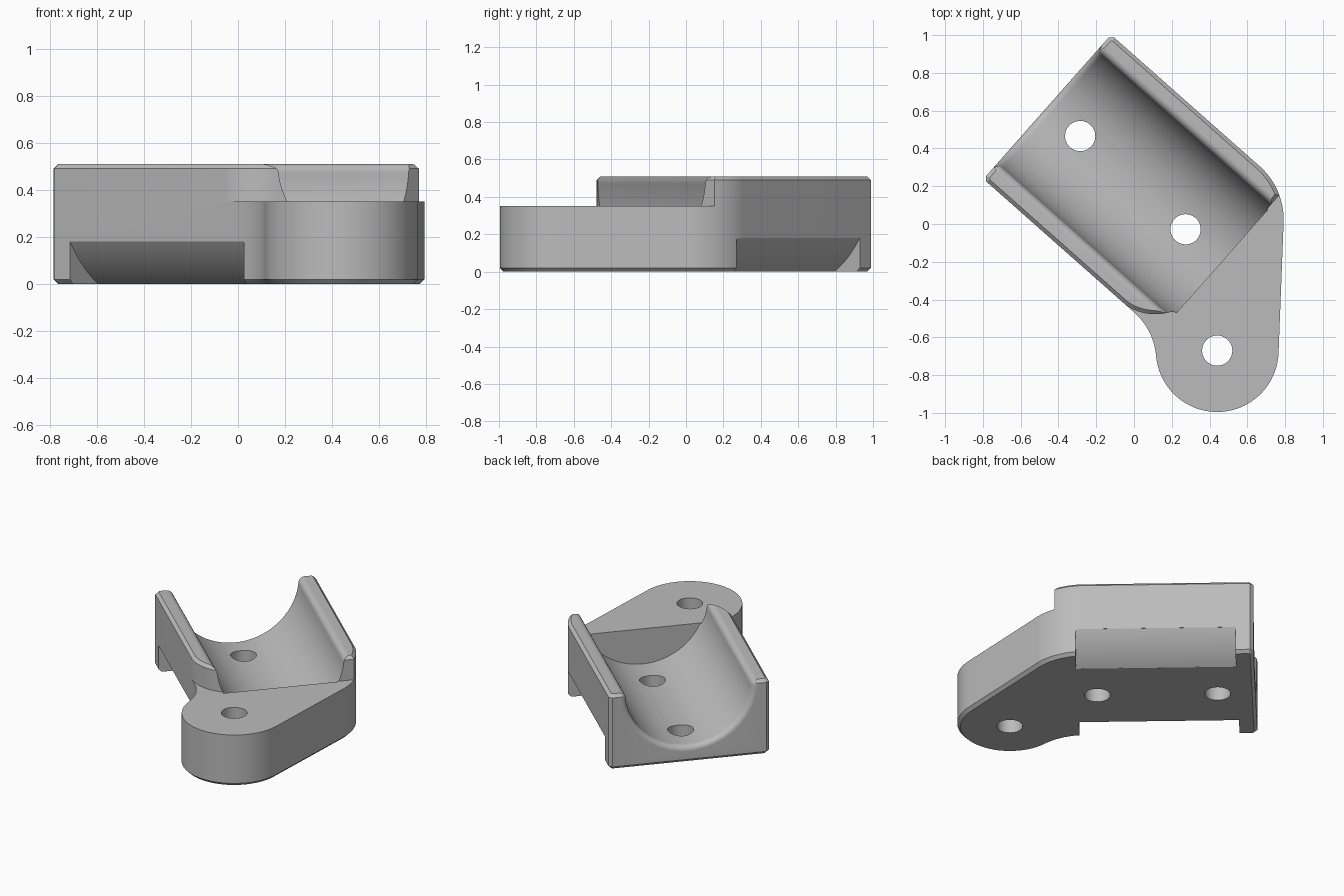
import bpy, bmesh
from math import sin, cos, radians, degrees, atan2, sqrt
from mathutils import Matrix, Vector

if "Cube" in bpy.data.objects:
    bpy.data.objects.remove(bpy.data.objects["Cube"])

TURN = Matrix.Rotation(radians(-41.5), 4, 'Z')   # cradle axis in plan
MID, TOP = 0.16, 0.51                            # trough axis offset and height

metal = bpy.data.materials.new("light grey")
metal.use_nodes = True
grey = (0.5, 0.5, 0.5, 1)
metal.diffuse_color = grey
metal.node_tree.nodes["Principled BSDF"].inputs["Base Color"].default_value = grey


def arc(cx, cy, r, a0, a1, n=24):
    angles = [radians(a0 + (a1 - a0) * i / n) for i in range(n + 1)]
    return [(cx + r * cos(a), cy + r * sin(a)) for a in angles]


def clean(points):
    out = []
    for p in map(Vector, points):
        if not out or (p - out[-1]).length > 0.002:
            out.append(p)
    return out


def inset(points, d):
    """Move a counter-clockwise outline inward by d."""
    out = []
    for i, p in enumerate(points):
        e1 = (p - points[i - 1]).normalized()
        e2 = (points[(i + 1) % len(points)] - p).normalized()
        n1, n2 = Vector((-e1.y, e1.x)), Vector((-e2.y, e2.x))
        out.append(p + (n1 + n2) * d / (1 + n1.dot(n2)))
    return out


def loft(name, rings):
    """Closed solid through rings that have equal point counts."""
    bm = bmesh.new()
    loops = [[bm.verts.new(TURN @ Vector(p)) for p in ring] for ring in rings]
    n = len(loops[0])
    for a, b in zip(loops, loops[1:]):
        for i in range(n):
            j = (i + 1) % n
            bm.faces.new((a[i], a[j], b[j], b[i]))
    bm.faces.new(loops[0][::-1])
    bm.faces.new(loops[-1])
    bmesh.ops.recalc_face_normals(bm, faces=bm.faces)
    mesh = bpy.data.meshes.new(name)
    bm.to_mesh(mesh)
    bm.free()
    mesh.materials.append(metal)
    ob = bpy.data.objects.new(name, mesh)
    bpy.context.collection.objects.link(ob)
    return ob


def prism(name, points, levels):
    """Upright solid; levels are (height, inset) pairs."""
    pts = clean(points)
    return loft(name, [[(p.x, p.y, z) for p in inset(pts, d)] for z, d in levels])


def cut(ob, cutter):
    mod = ob.modifiers.new("cut", 'BOOLEAN')
    mod.operation, mod.solver, mod.object = 'DIFFERENCE', 'EXACT', cutter
    graph = bpy.context.evaluated_depsgraph_get()
    mesh = bpy.data.meshes.new_from_object(ob.evaluated_get(graph))
    ob.modifiers.clear()
    ob.data = mesh
    bpy.data.objects.remove(cutter)


# Body outline: square back end, waisted side, round mounting lug
boss = (0.774, -0.21)
outline = [(-0.755, -0.33), (-0.735, -0.35)]
outline += arc(0.31, -0.70, 0.35, 90, 46.6)
outline += arc(*boss, 0.325, 226.6, 399.4, 48)
outline += arc(0.294, 0.29, 0.38, 39.4, 90)
outline += [(-0.735, 0.67), (-0.755, 0.65)]
body = prism("bracket_body", outline,
             [(0, 0.02), (0.02, 0), (TOP - 0.02, 0), (TOP, 0.02)])

# Low platform over the lug, with a rounded wall end beside it
ledge = [(2, 2), (0.475, 2), (0.475, -0.19)]
ledge += arc(0.22, -0.08, 0.272, -36, -90, 14) + [(0.22, -1), (2, -1)]
cut(body, prism("platform_cutter", ledge,
                [(0.35, 0), (TOP - 0.02, 0), (TOP + 0.02, -0.04)]))


# Round trough with softened rims and a flared mouth
def trough_ring(u, r, f=0.04):
    c = sqrt((r + f) ** 2 - f ** 2)
    a = degrees(atan2(f, c))
    left = arc(-c, -f, f, 90, a, 8)
    right = [(-x, z) for x, z in reversed(left)]
    bowl = arc(0, 0, r, 180 + a, 360 - a, 64)[1:-1]
    section = [(-c, 0.2)] + left + bowl + right + [(c, 0.2)]
    return [(u, MID + x, TOP + z) for x, z in section]


mouth = arc(-0.72, 0.435, 0.035, 180, 270, 8)
rings = [trough_ring(u, r) for u, r in [(-0.9, 0.435)] + mouth + [(0.48, 0.4)]]
cut(body, loft("trough_cutter", rings))

# Undercuts along both lower sides, concentric with the trough
for side in (-1, 1):
    section = arc(0, 0, 0.607, 212.95, 237.1, 12)
    section += [(-0.33, -0.7), (-0.7, -0.7), (-0.7, -0.33)]
    cut(body, loft("undercut_cutter", [[(u, MID - side * x, TOP + z) for x, z in section]
                                       for u in (-0.645, 0.345)]))

# Screw holes
for centre in ((-0.522, MID), (0.223, MID), boss):
    cut(body, prism("hole_cutter", arc(*centre, 0.08, 0, 350, 35), [(-0.2, 0), (0.8, 0)]))

# Smooth curved faces, keep machined edges crisp
bpy.ops.object.select_all(action='DESELECT')
body.select_set(True)
bpy.context.view_layer.objects.active = body
bpy.ops.object.shade_smooth_by_angle(angle=radians(25))
